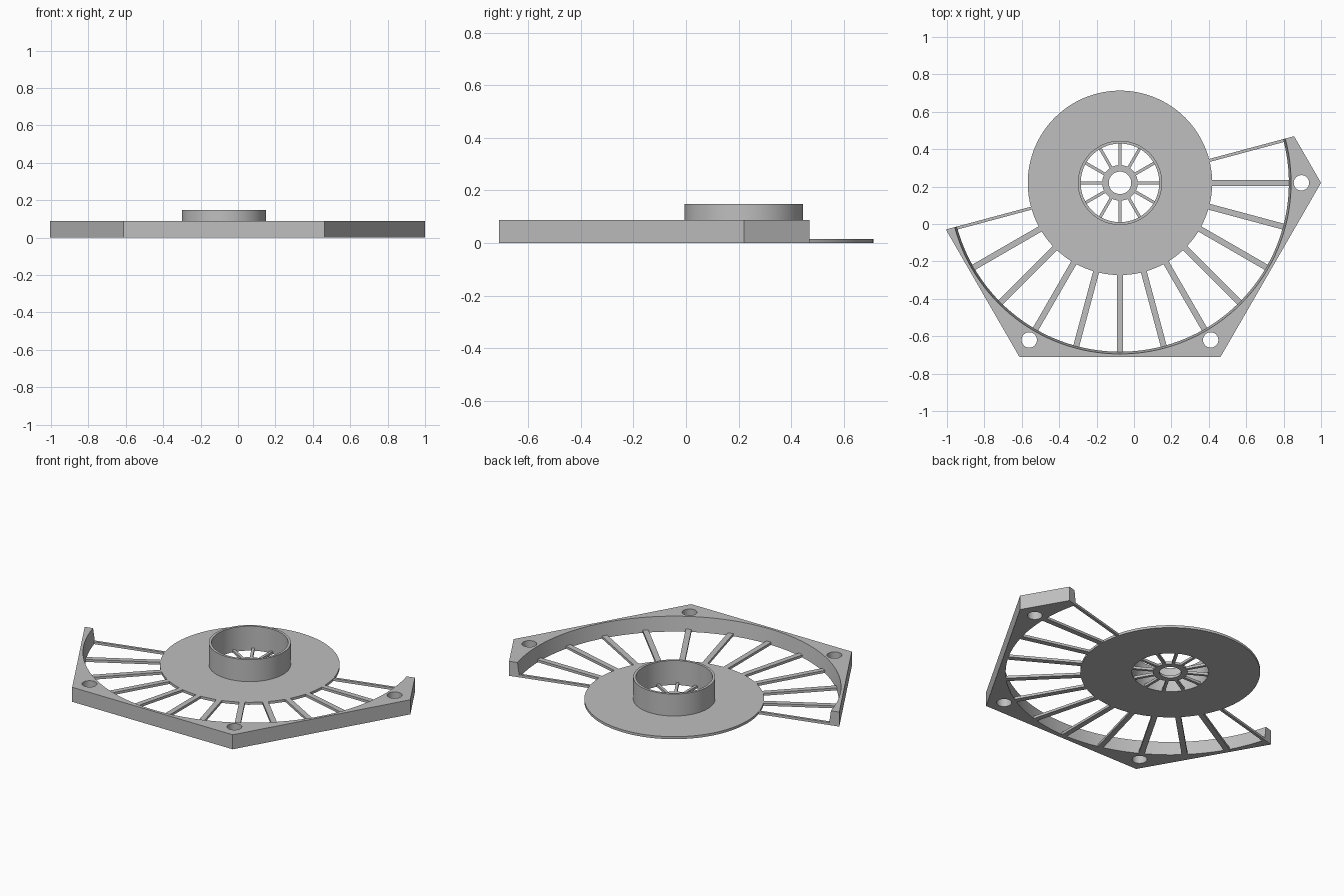
import bpy, bmesh, math
from mathutils import Matrix, Vector

if "Cube" in bpy.data.objects:
    bpy.data.objects.remove(bpy.data.objects["Cube"])

CENTER = Vector((-0.075, 0.22, 0))
THIN, FRAME_H, TUBE_H = 0.015, 0.088, 0.148

gray = bpy.data.materials.new("light gray")
gray.diffuse_color = (0.52, 0.52, 0.52, 1)
gray.use_nodes = True
gray.node_tree.nodes["Principled BSDF"].inputs["Base Color"].default_value = gray.diffuse_color


def polar(r, deg, z=0.0):
    a = math.radians(deg)
    return Vector((r * math.cos(a), r * math.sin(a), z))


def finish(name, bm, smooth=True):
    bmesh.ops.recalc_face_normals(bm, faces=bm.faces)
    mesh = bpy.data.meshes.new(name)
    bm.to_mesh(mesh)
    bm.free()
    mesh.materials.append(gray)
    ob = bpy.data.objects.new(name, mesh)
    ob.location = CENTER
    bpy.context.collection.objects.link(ob)
    bpy.ops.object.select_all(action='DESELECT')
    ob.select_set(True)
    bpy.context.view_layer.objects.active = ob
    if smooth:
        bpy.ops.object.shade_smooth_by_angle(angle=math.radians(30))
    return ob


def lathe(name, profile, n=96):
    """Revolve a closed (radius, z) profile around the centre."""
    bm = bmesh.new()
    rings = [[bm.verts.new(polar(r, 360 * i / n, z)) for r, z in profile] for i in range(n)]
    m = len(profile)
    for i in range(n):
        a, b = rings[i], rings[(i + 1) % n]
        for j in range(m):
            k = (j + 1) % m
            bm.faces.new((a[j], b[j], b[k], a[k]))
    return finish(name, bm)


def bar(name, deg, r0, r1, lo, hi):
    """Radial bar spanning sideways offsets lo..hi."""
    bm = bmesh.new()
    bmesh.ops.create_cube(bm, size=1)
    bmesh.ops.scale(bm, vec=(r1 - r0, hi - lo, THIN), verts=bm.verts)
    bmesh.ops.translate(bm, vec=((r0 + r1) / 2, (lo + hi) / 2, THIN / 2), verts=bm.verts)
    bmesh.ops.rotate(bm, matrix=Matrix.Rotation(math.radians(deg), 3, 'Z'), verts=bm.verts)
    return finish(name, bm, False)


# Flat disc with raised collar, and the small hub ring
lathe("disc_and_collar", [(0.21, 0), (0.493, 0), (0.493, THIN), (0.225, THIN),
                          (0.225, TUBE_H), (0.21, TUBE_H)], 128)
lathe("hub_ring", [(0.06, 0), (0.095, 0), (0.095, THIN), (0.06, THIN)], 64)

# Inner spokes
for i in range(12):
    bar("inner_spoke", 30 * i, 0.093, 0.211, -0.008, 0.008)

# Outer spokes, the two end ones are halved along the cut line
for deg in range(195, 376, 15):
    lo = 0 if deg == 195 else -0.016
    hi = 0 if deg == 375 else 0.016
    bar("outer_spoke", deg, 0.491, 0.905, lo, hi)

# Half hexagon frame with a slightly flared round opening
HEX_R = 1.075
cut_r = HEX_R * math.cos(math.radians(30)) / math.cos(math.radians(15))
outline = [polar(cut_r, 195)] + [polar(HEX_R, d) for d in (240, 300, 360)] + [polar(cut_r, 375)]
N = 72
bm = bmesh.new()
layers = []
for z, r in ((0, 0.903), (FRAME_H, 0.915)):
    pts = outline + [polar(r, 375 - 180 * i / N) for i in range(N + 1)]
    layers.append([bm.verts.new((p.x, p.y, z)) for p in pts])
low, top = layers
bm.faces.new(low)
bm.faces.new(top)
for i in range(len(low)):
    j = (i + 1) % len(low)
    bm.faces.new((low[i], low[j], top[j], top[i]))
frame = finish("frame", bm, False)

# Bolt holes in the frame corners
for deg in (240, 300, 360):
    bm = bmesh.new()
    bmesh.ops.create_cone(bm, cap_ends=True, segments=48, radius1=0.041, radius2=0.041, depth=0.4,
                          matrix=Matrix.Translation(polar(0.97, deg)))
    cutter = finish("hole_cutter", bm, False)
    cutter.hide_render = True
    bpy.context.view_layer.objects.active = frame
    mod = frame.modifiers.new("bolt_hole", 'BOOLEAN')
    mod.operation = 'DIFFERENCE'
    mod.solver = 'EXACT'
    mod.object = cutter
    bpy.ops.object.modifier_apply(modifier=mod.name)
    bpy.data.objects.remove(cutter)

bpy.ops.object.select_all(action='DESELECT')
frame.select_set(True)
bpy.context.view_layer.objects.active = frame
bpy.ops.object.shade_smooth_by_angle(angle=math.radians(30))
